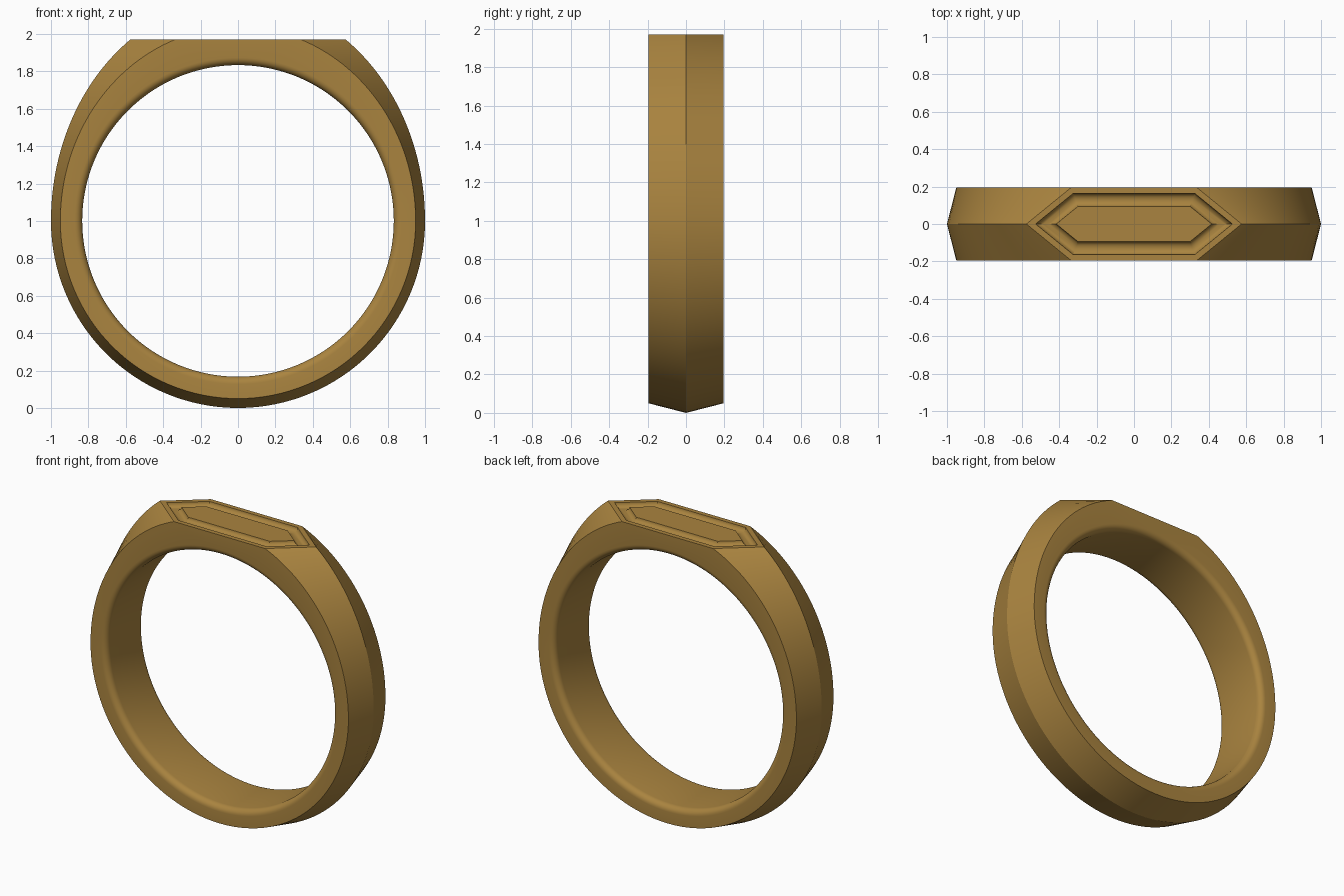
import bpy, bmesh
from math import sin, cos, pi, atan2, sqrt, asin

if "Cube" in bpy.data.objects:
    bpy.data.objects.remove(bpy.data.objects["Cube"])

W = 0.195               # half width of the band
TOP = 0.97              # flat top height above the ring centre
R_IN, FIL = 0.833, 0.04  # finger hole radius and its rounded rim
R_RIDGE, R_SIDE = 1.0, 0.95
H_RIDGE, H_SIDE = 1.186, 1.037   # stretched upper half (ellipse heights)
NU, NL, NT, NF = 30, 64, 16, 6

bm = bmesh.new()


def vert(x, y, z):
    return bm.verts.new((x, y, z + 1.0))


def face(vs):
    out = []
    for v in vs:
        if v not in out:
            out.append(v)
    if len(out) > 2:
        bm.faces.new(out)


def rails(z):
    return (R_RIDGE * sqrt(1 - (z / H_RIDGE) ** 2),
            R_SIDE * sqrt(1 - (z / H_SIDE) ** 2))


# outer stations: (ridge x, ridge z, side x, side z), right top -> bottom -> left top
upper = []
for i in range(NU + 1):
    z = TOP * sin(pi / 2 * 0.8 * (1 - i / NU)) / sin(pi / 2 * 0.8)
    xr, xs = rails(z)
    upper.append((xr, z, xs, z))
lower = []
for i in range(1, NL):
    a = -pi * i / NL
    lower.append((R_RIDGE * cos(a), R_RIDGE * sin(a), R_SIDE * cos(a), R_SIDE * sin(a)))
left = [(-a, b, -c, d) for a, b, c, d in reversed(upper)]
outer = upper + lower + left


def inner_points(a):
    pts = []
    for s in (1, -1):
        row = []
        for k in range(NF + 1):
            t = pi / 2 * k / NF
            r = R_IN + FIL * (1 - sin(t))
            row.append(vert(r * cos(a), s * (W - FIL + FIL * cos(t)), r * sin(a)))
        pts += row if s == 1 else row[::-1]
    return pts


# band sections
secs = []
for xr, zr, xs, zs in outer:
    secs.append([vert(xr, 0, zr), vert(xs, W, zs)] + inner_points(atan2(zs, xs))
                + [vert(xs, -W, zs)])
first, last = secs[0], secs[-1]
n_out = len(secs)

# sections below the flat top reuse the plate corners
a0 = atan2(TOP, outer[0][2])
for i in range(1, NT):
    a = (pi - a0) + (2 * a0 - pi) * i / NT
    c = last if a > pi / 2 else first
    secs.append([None, c[1]] + inner_points(a) + [c[-1]])

n = len(first)
for i, s in enumerate(secs):
    t = secs[(i + 1) % len(secs)]
    for j in range(n):
        k = (j + 1) % n
        if i >= n_out - 1 and (j == 0 or k == 0):
            continue
        face([s[j], s[k], t[k], t[j]])

# hexagonal top plate with a rounded groove
TIP, COR = outer[0][0], outer[0][2]
slope = (TIP - COR) / W
grow = sqrt(1 + slope ** 2)


def hexagon(d, dz):
    tip, y = TIP - d * grow, W - d
    x = tip - y * slope
    return [vert(px, py, TOP + dz) for px, py in
            ((tip, 0), (x, y), (-x, y), (-tip, 0), (-x, -y), (x, -y))]


ring = [first[0], first[1], last[1], last[0], last[-1], first[-1]]
G = 12
for g in range(G + 1):
    t = pi * g / G
    nxt = hexagon(0.066 - 0.035 * cos(t), -0.03 * sin(t))
    for j in range(6):
        k = (j + 1) % 6
        face([ring[j], ring[k], nxt[k], nxt[j]])
    ring = nxt
face(ring)

bmesh.ops.recalc_face_normals(bm, faces=bm.faces[:])
mesh = bpy.data.meshes.new("signet_ring")
bm.to_mesh(mesh)
bm.free()
ring_obj = bpy.data.objects.new("signet_ring", mesh)
bpy.context.collection.objects.link(ring_obj)

gold = bpy.data.materials.new("gold")
gold.diffuse_color = (0.40, 0.23, 0.05, 1)
gold.use_nodes = True
gold.node_tree.nodes["Principled BSDF"].inputs["Base Color"].default_value = gold.diffuse_color
mesh.materials.append(gold)

bpy.context.view_layer.objects.active = ring_obj
ring_obj.select_set(True)
bpy.ops.object.shade_smooth_by_angle(angle=pi / 9)
